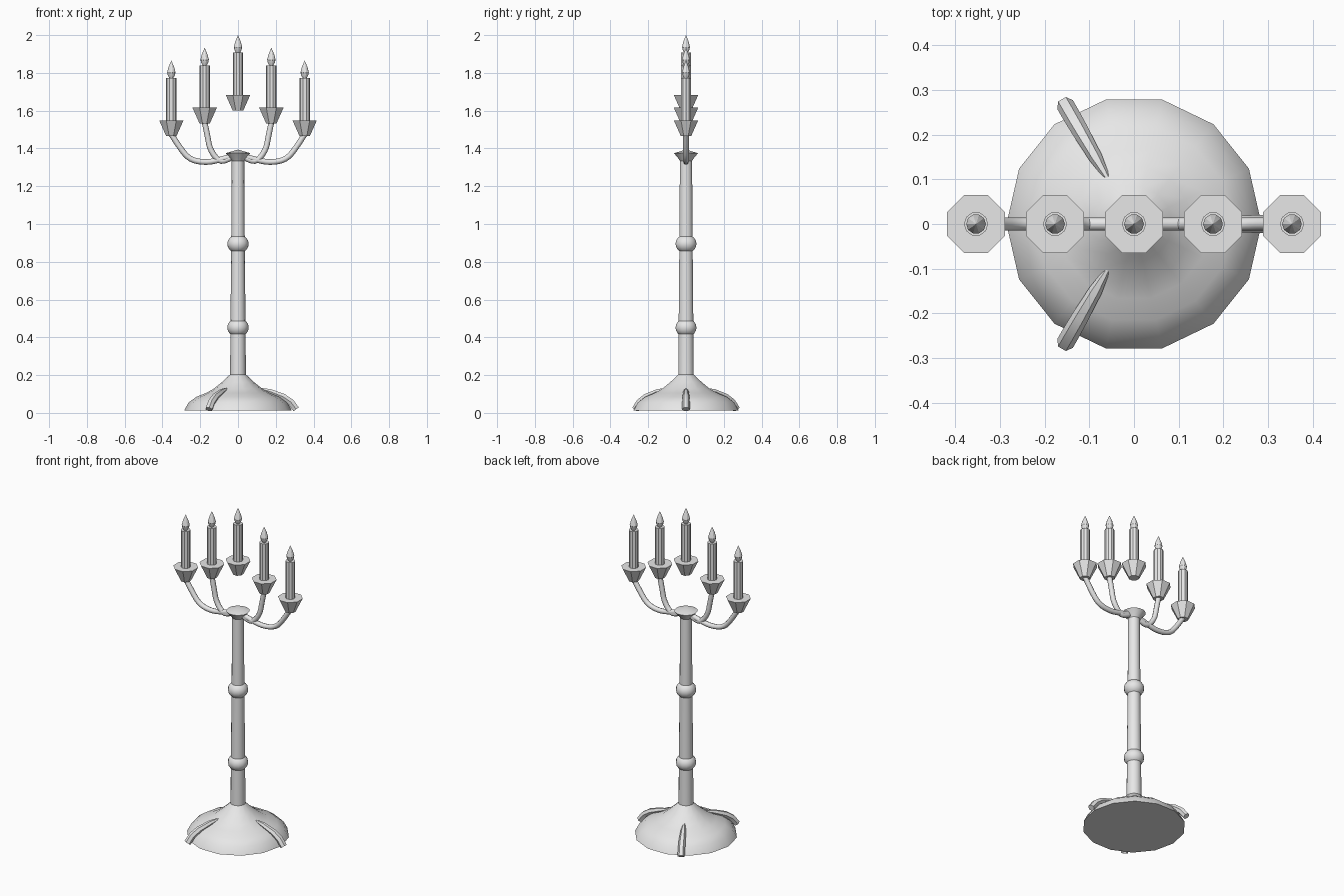
import bpy, bmesh, math

cube = bpy.data.objects.get("Cube")
if cube:
    bpy.data.objects.remove(cube, do_unlink=True)

# One plain metal colour
metal = bpy.data.materials.new("pale_grey")
metal.use_nodes = True
metal.diffuse_color = (0.8, 0.8, 0.8, 1)
metal.node_tree.nodes["Principled BSDF"].inputs["Base Color"].default_value = (0.8, 0.8, 0.8, 1)


def select_only(obj):
    bpy.ops.object.select_all(action='DESELECT')
    obj.select_set(True)
    bpy.context.view_layer.objects.active = obj


def smooth(obj, degrees):
    select_only(obj)
    bpy.ops.object.shade_smooth_by_angle(angle=math.radians(degrees))


def lathe(name, profile, sides, x=0, z=0, turn=0, angle=32):
    """Revolve (radius, height) points about a vertical axis; ends are capped."""
    bm = bmesh.new()
    rings = []
    for r, h in profile:
        rings.append([bm.verts.new((r * math.cos(turn + math.tau * i / sides),
                                    r * math.sin(turn + math.tau * i / sides), h))
                      for i in range(sides)])
    for low, high in zip(rings, rings[1:]):
        for i in range(sides):
            j = (i + 1) % sides
            bm.faces.new((low[i], low[j], high[j], high[i]))
    bm.faces.new(rings[0][::-1])
    bm.faces.new(rings[-1])
    bmesh.ops.remove_doubles(bm, verts=bm.verts, dist=1e-5)
    bmesh.ops.recalc_face_normals(bm, faces=bm.faces)
    mesh = bpy.data.meshes.new(name)
    bm.to_mesh(mesh)
    bm.free()
    mesh.materials.append(metal)
    obj = bpy.data.objects.new(name, mesh)
    bpy.context.collection.objects.link(obj)
    obj.location = (x, 0, z)
    smooth(obj, angle)
    return obj


def tube(name, points, kind, resolution, turn=0):
    """Sweep a round section along (x, z, radius) points, turned about z."""
    data = bpy.data.curves.new(name, 'CURVE')
    data.dimensions = '3D'
    data.bevel_depth = 1
    data.bevel_resolution = resolution
    data.use_fill_caps = True
    spline = data.splines.new(kind)
    spline.points.add(len(points) - 1)
    for point, (x, z, r) in zip(spline.points, points):
        point.co = (x, 0, z, 1)
        point.radius = r
    if kind == 'NURBS':
        spline.order_u = 3
        spline.use_endpoint_u = True
        spline.resolution_u = 3
    data.materials.append(metal)
    obj = bpy.data.objects.new(name, data)
    bpy.context.collection.objects.link(obj)
    obj.rotation_euler.z = turn
    select_only(obj)
    bpy.ops.object.convert(target='MESH')
    smooth(bpy.context.object, 50)


# Base with a bevelled rim and a concave rise
lathe("base", [(0.285, 0.012), (0.262, 0.055), (0.22, 0.085), (0.17, 0.105),
               (0.13, 0.127), (0.085, 0.163), (0.04, 0.205)], 14)

# Column, tapering upward, and its flared cap
lathe("column", [(0.042, 0.19), (0.04, 0.43), (0.04, 0.46), (0.036, 0.88),
                 (0.036, 0.9), (0.033, 1.35)], 14)
lathe("column_cap", [(0.03, 1.33), (0.04, 1.345), (0.065, 1.375), (0, 1.394)], 14)

# Ball rings on the column
for name, height in (("lower_knob", 0.452), ("upper_knob", 0.895)):
    ball = [(0.057 * math.cos(a), 0.05 * math.sin(a))
            for a in (math.radians(d) for d in range(-60, 61, 20))]
    lathe(name, ball, 14, z=height)

# Three feet lying over the base
for name, turn in (("left_foot", 0), ("back_right_foot", 120), ("front_right_foot", -120)):
    tube(name, [(0.11, 0.13, 0.005), (0.17, 0.113, 0.015), (0.24, 0.085, 0.019),
                (0.28, 0.057, 0.02), (0.308, 0.019, 0.02)], 'POLY', 1, math.radians(turn))

# Curved arms, mirrored left and right
inner_path = [(0.02, 1.362), (0.075, 1.325), (0.115, 1.345), (0.15, 1.4), (0.16, 1.46), (0.177, 1.54)]
outer_path = [(0.02, 1.362), (0.1, 1.338), (0.17, 1.325), (0.25, 1.338), (0.3, 1.39), (0.353, 1.475)]
for side, sign in (("left", 1), ("right", -1)):
    for name, path in (("inner", inner_path), ("outer", outer_path)):
        tube(f"{side}_{name}_arm", [(sign * x, z, 0.015) for x, z in path], 'NURBS', 2)

# Five cups, candles and flames, dropping toward the outside
for i, name in enumerate(("outer_right", "inner_right", "middle", "inner_left", "outer_left")):
    x = 0.1765 * (i - 2)
    z = 1.6 - 0.067 * abs(i - 2)
    lathe(name + "_cup", [(0.03, 0), (0.07, 0.083)], 8, x, z, math.pi / 8, 20)
    lathe(name + "_candle", [(0.027, 0.08), (0.027, 0.307)], 10, x, z, angle=20)
    lathe(name + "_flame", [(0.009, 0.304), (0.019, 0.322), (0.022, 0.338),
                            (0.015, 0.365), (0, 0.4)], 10, x, z, angle=20)
